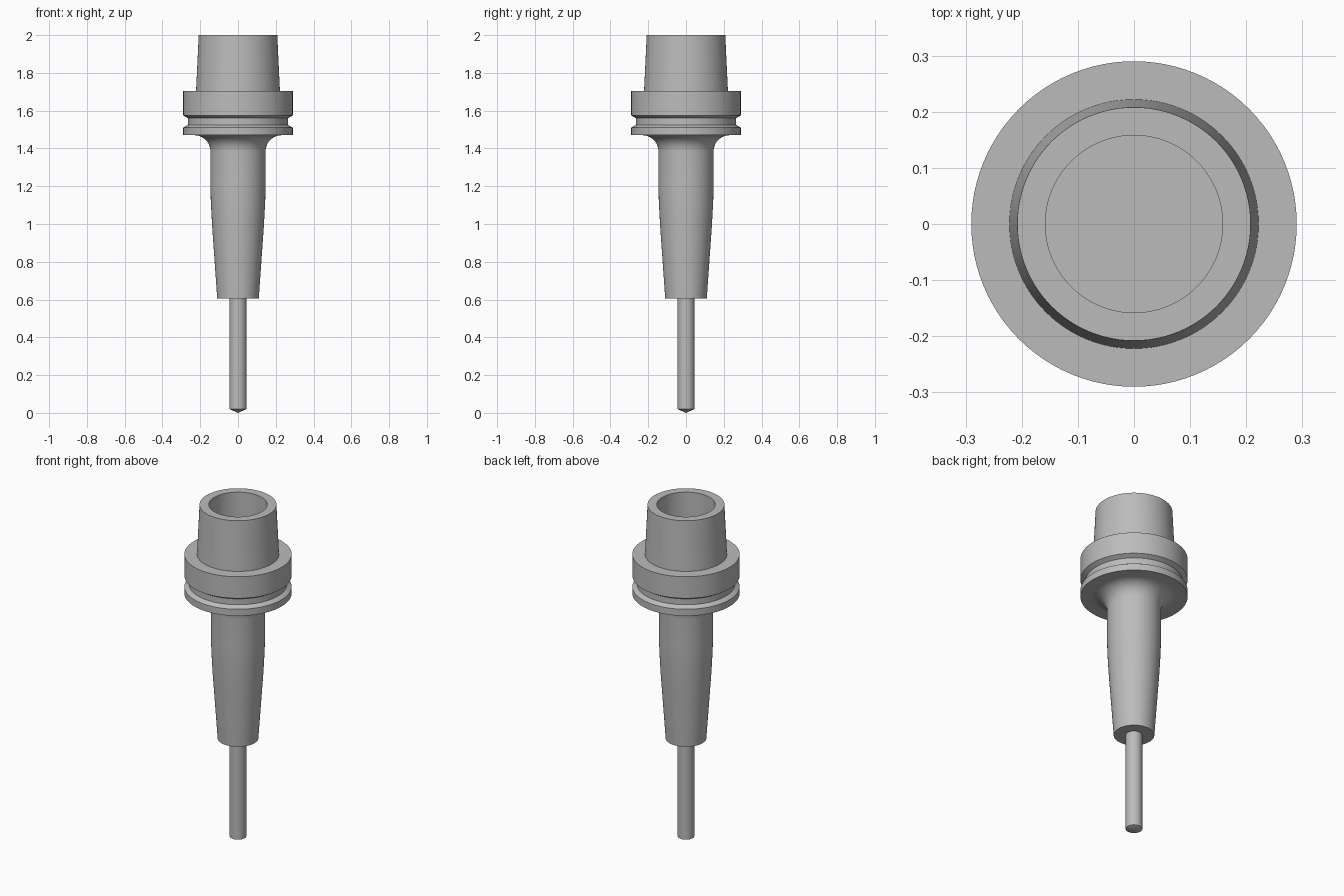
import bpy, bmesh, math

cube = bpy.data.objects.get("Cube")
if cube:
    bpy.data.objects.remove(cube, do_unlink=True)

steel = bpy.data.materials.new("steel_grey")
steel.use_nodes = True
grey = (0.5, 0.5, 0.5, 1)
steel.diffuse_color = grey
steel.node_tree.nodes["Principled BSDF"].inputs["Base Color"].default_value = grey


def lathe(name, profile, steps=96):
    """Spin an (r, z) profile, listed from bottom to top, about the z axis."""
    bm = bmesh.new()
    verts = [bm.verts.new((r, 0, z)) for r, z in profile]
    edges = [bm.edges.new(pair) for pair in zip(verts, verts[1:])]
    bmesh.ops.spin(bm, geom=verts + edges, cent=(0, 0, 0), axis=(0, 0, 1),
                   angle=math.tau, steps=steps)
    bmesh.ops.remove_doubles(bm, verts=bm.verts, dist=1e-5)
    bmesh.ops.recalc_face_normals(bm, faces=bm.faces)
    mesh = bpy.data.meshes.new(name)
    bm.to_mesh(mesh)
    bm.free()
    mesh.materials.append(steel)
    obj = bpy.data.objects.new(name, mesh)
    bpy.context.collection.objects.link(obj)
    bpy.ops.object.select_all(action="DESELECT")
    obj.select_set(True)
    bpy.context.view_layer.objects.active = obj
    bpy.ops.object.shade_smooth_by_angle(angle=math.radians(15))
    return obj


# Slim tool shank with a shallow conical tip
lathe("tool_shank", [(0, 0), (0.045, 0.02), (0.045, 0.62), (0, 0.62)], 48)

# Tapered nose and straight neck, sweeping out into the flange underside
neck_r, fillet, flange_z = 0.146, 0.085, 1.47
nose = [(0, 0.605), (0.11, 0.605), (0.137, 0.99), (0.144, 1.12), (neck_r, 1.2)]
for i in range(13):
    a = math.radians(90 * i / 12)
    nose.append((neck_r + fillet * (1 - math.cos(a)),
                 flange_z - fillet + fillet * math.sin(a)))

# Grooved flange, then the tapered hollow socket
flange = [(0.29, flange_z), (0.29, 1.51), (0.265, 1.525),
          (0.265, 1.56), (0.29, 1.575), (0.29, 1.704)]
socket = [(0.222, 1.704), (0.208, 2), (0.158, 2), (0.158, 1.72), (0, 1.72)]
lathe("tool_holder", nose + flange + socket)
